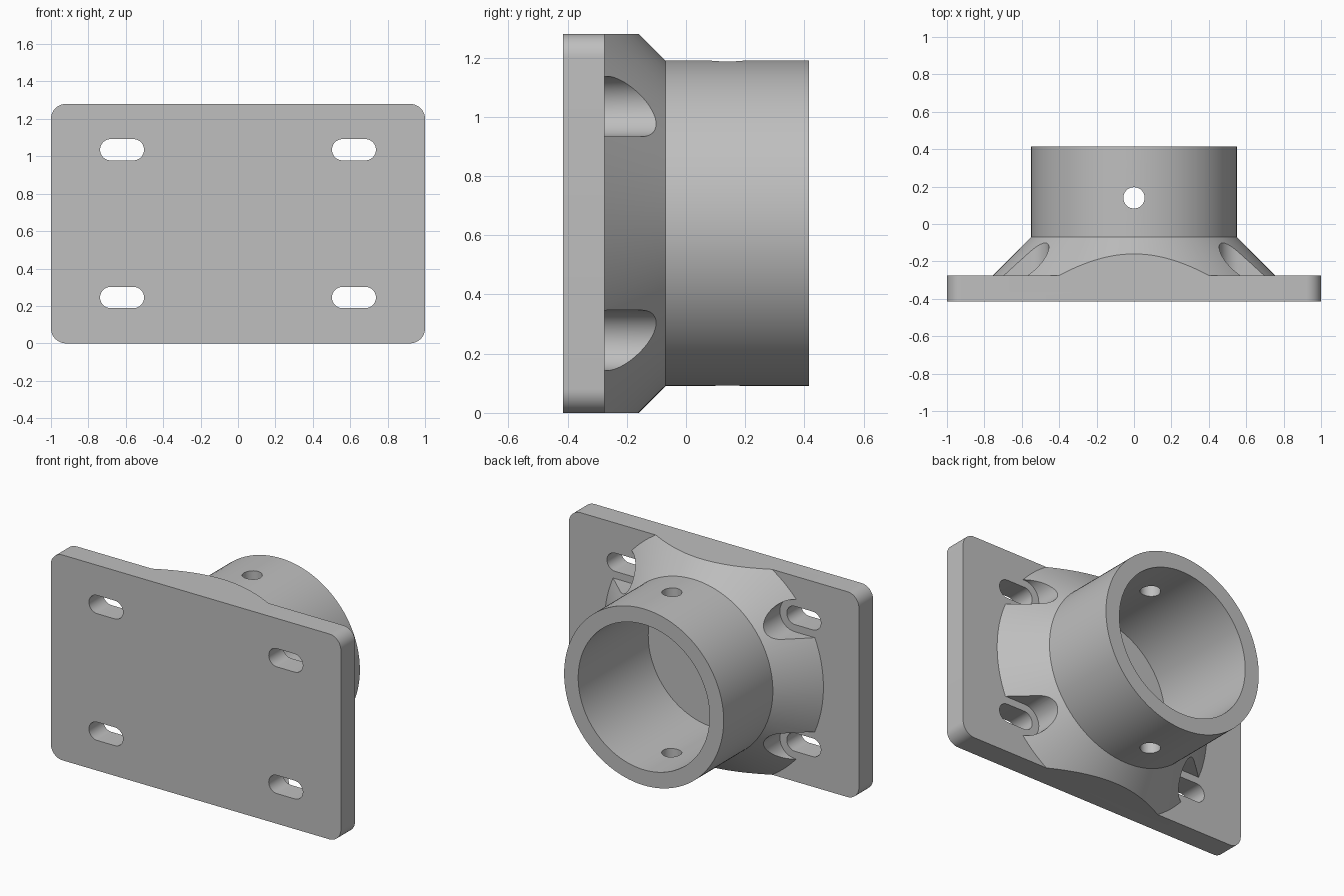
import bpy, bmesh, math
from mathutils import Matrix

cube = bpy.data.objects.get("Cube")
if cube:
    bpy.data.objects.remove(cube, do_unlink=True)

WIDTH, HEIGHT = 2.0, 1.28
MID = HEIGHT / 2
FRONT, PLATE_BACK, NECK, REAR = -0.415, -0.275, -0.07, 0.415

metal = bpy.data.materials.new("plain grey")
metal.use_nodes = True
grey = (0.52, 0.52, 0.52, 1)
metal.diffuse_color = grey
metal.node_tree.nodes["Principled BSDF"].inputs["Base Color"].default_value = grey


def finish(bm, name):
    bmesh.ops.remove_doubles(bm, verts=bm.verts, dist=1e-5)
    bmesh.ops.recalc_face_normals(bm, faces=bm.faces)
    mesh = bpy.data.meshes.new(name)
    bm.to_mesh(mesh)
    bm.free()
    mesh.materials.append(metal)
    obj = bpy.data.objects.new(name, mesh)
    bpy.context.collection.objects.link(obj)
    return obj


def rounded_prism(name, cx, cz, w, h, r, y0, y1, steps=12):
    """Rounded rectangle in the xz plane, extruded along y."""
    bm = bmesh.new()
    points = []
    for q, (sx, sz) in enumerate([(1, 1), (-1, 1), (-1, -1), (1, -1)]):
        for i in range(steps + 1):
            a = (q + i / steps) * math.pi / 2
            points.append((cx + sx * (w / 2 - r) + r * math.cos(a), y0,
                           cz + sz * (h / 2 - r) + r * math.sin(a)))
    verts = [bm.verts.new(p) for p in points]
    bmesh.ops.remove_doubles(bm, verts=verts, dist=1e-5)
    face = bm.faces.new([v for v in verts if v.is_valid])
    ext = bmesh.ops.extrude_face_region(bm, geom=[face])
    moved = [g for g in ext["geom"] if isinstance(g, bmesh.types.BMVert)]
    bmesh.ops.translate(bm, verts=moved, vec=(0, y1 - y0, 0))
    return finish(bm, name)


def lathe(name, profile, steps=128):
    """Closed (radius, y) profile spun round the tube axis."""
    bm = bmesh.new()
    rings = []
    for i in range(steps):
        a = 2 * math.pi * i / steps
        rings.append([bm.verts.new((r * math.cos(a), y, MID + r * math.sin(a)))
                      for r, y in profile])
    n = len(profile)
    for i in range(steps):
        a, b = rings[i], rings[(i + 1) % steps]
        for j in range(n):
            k = (j + 1) % n
            bm.faces.new((a[j], a[k], b[k], b[j]))
    return finish(bm, name)


def combine(target, tool, operation):
    tool.hide_render = True
    mod = target.modifiers.new(operation.lower(), "BOOLEAN")
    mod.operation = operation
    mod.solver = "EXACT"
    mod.object = tool
    bpy.context.view_layer.objects.active = target
    bpy.ops.object.modifier_apply(modifier=mod.name)
    bpy.data.objects.remove(tool, do_unlink=True)


# Tube with a conical foot, its foot sunk slightly into the plate
SINK = PLATE_BACK - 0.03
hub = lathe("tube_and_cone", [(0.453, SINK), (0.755, SINK), (0.755, PLATE_BACK),
                              (0.55, NECK), (0.55, REAR), (0.453, REAR)])

# Trim the cone flush with the top and bottom of the plate
trim = rounded_prism("trim_block", 0, MID, WIDTH, HEIGHT, 0.08, -1, 1)
combine(hub, trim, "INTERSECT")

# Clearance pockets in the cone round each slot
slots = [(sx * 0.62, MID + sz * 0.395) for sx in (-1, 1) for sz in (-1, 1)]
for x, z in slots:
    pocket = rounded_prism("pocket_cutter", x, z, 0.33, 0.204, 0.102, -0.5, 0.2)
    combine(hub, pocket, "DIFFERENCE")

# Vertical pin hole through both walls of the tube
bm = bmesh.new()
bmesh.ops.create_cone(bm, cap_ends=True, segments=40, radius1=0.057, radius2=0.057,
                      depth=2, matrix=Matrix.Translation((0, 0.14, MID)))
combine(hub, finish(bm, "pin_cutter"), "DIFFERENCE")

# Mounting plate joined to the hub, then slotted
plate = rounded_prism("mounting_flange", 0, MID, WIDTH, HEIGHT, 0.08, FRONT, PLATE_BACK)
combine(plate, hub, "UNION")
for x, z in slots:
    slot = rounded_prism("slot_cutter", x, z, 0.235, 0.114, 0.057, -0.6, 0)
    combine(plate, slot, "DIFFERENCE")

bpy.ops.object.select_all(action="DESELECT")
plate.select_set(True)
bpy.context.view_layer.objects.active = plate
bpy.ops.object.shade_smooth_by_angle(angle=math.radians(30))
